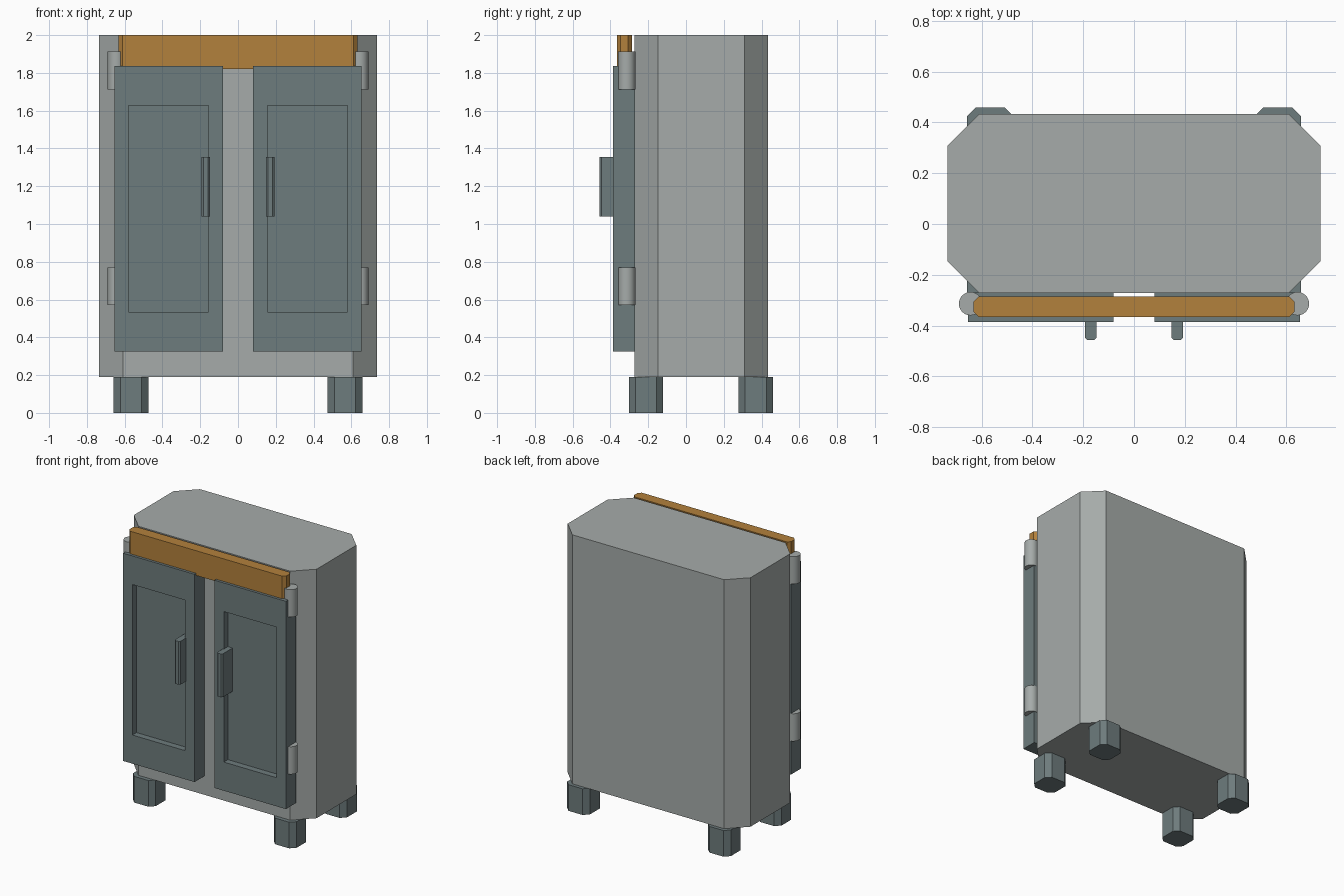
import bpy, bmesh
from math import radians

if "Cube" in bpy.data.objects:
    bpy.data.objects.remove(bpy.data.objects["Cube"])


def material(name, rgb):
    m = bpy.data.materials.new(name)
    m.diffuse_color = (*rgb, 1)
    m.use_nodes = True
    m.node_tree.nodes["Principled BSDF"].inputs["Base Color"].default_value = m.diffuse_color
    return m


SHELL = material("shell_grey", (0.38, 0.41, 0.40))
TRIM = material("slate", (0.155, 0.20, 0.205))
WOOD = material("wood", (0.45, 0.22, 0.045))


def finish(bm, name, mat):
    bmesh.ops.recalc_face_normals(bm, faces=bm.faces)
    me = bpy.data.meshes.new(name)
    bm.to_mesh(me)
    bm.free()
    me.materials.append(mat)
    ob = bpy.data.objects.new(name, me)
    bpy.context.collection.objects.link(ob)
    return ob


def block(name, x, y, z, mat, cut=0.0, front_only=False):
    """Upright block whose plan is a rectangle with corners cut at 45 degrees."""
    (x0, x1), (y0, y1) = sorted(x), sorted(y)
    b = 0 if front_only else cut
    plan = [(x0 + cut, y0), (x1 - cut, y0), (x1, y0 + cut), (x1, y1 - b),
            (x1 - b, y1), (x0 + b, y1), (x0, y1 - b), (x0, y0 + cut)]
    plan = list(dict.fromkeys(plan))
    bm = bmesh.new()
    base = bm.faces.new([bm.verts.new((px, py, z[0])) for px, py in plan])
    top = bmesh.ops.extrude_face_region(bm, geom=[base], use_keep_orig=True)["geom"]
    verts = [v for v in top if isinstance(v, bmesh.types.BMVert)]
    bmesh.ops.translate(bm, verts=verts, vec=(0, 0, z[1] - z[0]))
    return finish(bm, name, mat)


def door(name, s):
    """Slab with a recessed panel in its front face."""
    bm = bmesh.new()
    bmesh.ops.create_cube(bm, size=1)
    cx, cz = 0.3675 * s, 1.081
    for v in bm.verts:
        v.co = (cx + v.co.x * 0.575, -0.328 + v.co.y * 0.115, cz + v.co.z * 1.51)
    bm.normal_update()
    face = min(bm.faces, key=lambda f: f.calc_center_median().y)
    for depth in (-0.3855, -0.338):
        bmesh.ops.inset_individual(bm, faces=[face], thickness=0.02)
        for v in face.verts:
            v.co = (cx + (0.212 if v.co.x > cx else -0.212), depth,
                    cz + (0.547 if v.co.z > cz else -0.547))
    return finish(bm, name, TRIM)


# Cabinet body with cut corners
block("body", (-0.735, 0.735), (-0.272, 0.434), (0.19, 2.0), SHELL, 0.125)

# Wooden rail above the doors
block("top_rail", (-0.632, 0.632), (-0.366, -0.286), (1.82, 2.0), WOOD, 0.02)

for s, side in ((-1, "left"), (1, "right")):
    door(side + "_door", s)

    # Handle
    block(side + "_handle", (0.148 * s, 0.193 * s), (-0.458, -0.337),
          (1.04, 1.355), TRIM, 0.01, front_only=True)

    # Feet
    for end, y in (("front", (-0.302, -0.122)), ("back", (0.277, 0.46))):
        block(f"{end}_{side}_foot", (0.475 * s, 0.658 * s), y, (0, 0.19), TRIM, 0.035)

    # Hinge barrels
    for level, z in (("lower", 0.67), ("upper", 1.812)):
        bpy.ops.mesh.primitive_cylinder_add(vertices=32, radius=0.046, depth=0.2,
                                            location=(0.644 * s, -0.314, z))
        hinge = bpy.context.object
        hinge.name = f"{level}_{side}_hinge"
        hinge.data.materials.append(SHELL)
        bpy.ops.object.shade_smooth_by_angle(angle=radians(30))
